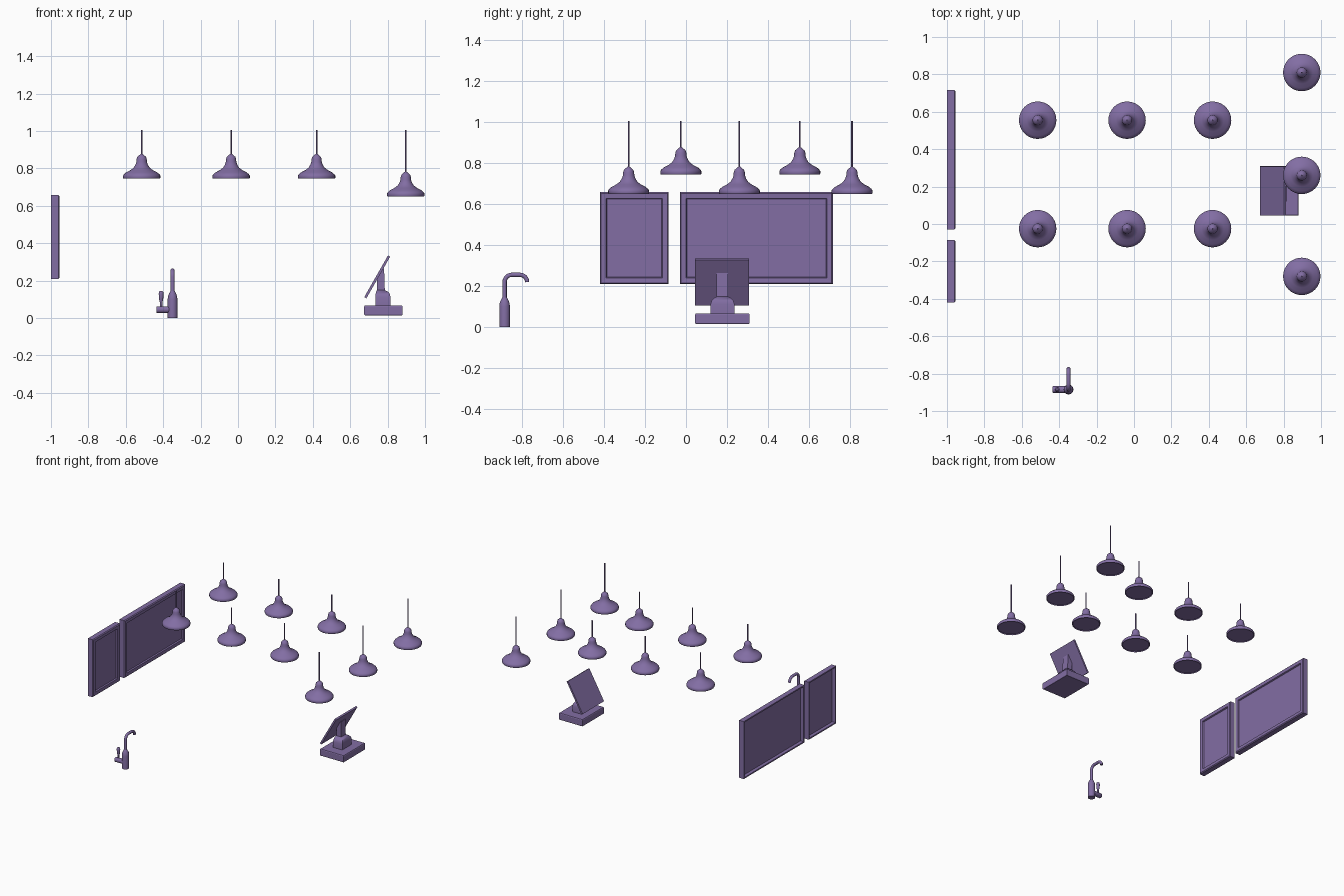
import bpy, bmesh, math
from mathutils import Vector

cube = bpy.data.objects.get("Cube")
if cube:
    bpy.data.objects.remove(cube)

PURPLE = (0.225, 0.155, 0.37, 1.0)
mat = bpy.data.materials.new("muted_purple")
mat.use_nodes = True
mat.diffuse_color = PURPLE
bsdf = next(n for n in mat.node_tree.nodes if n.type == "BSDF_PRINCIPLED")
bsdf.inputs["Base Color"].default_value = PURPLE
bsdf.inputs["Roughness"].default_value = 0.7


def loft(name, rings, smooth=True):
    """Skin a list of equal-length rings and cap both ends."""
    bm = bmesh.new()
    loops = [[bm.verts.new(p) for p in ring] for ring in rings]
    n = len(loops[0])
    for a, b in zip(loops, loops[1:]):
        for i in range(n):
            j = (i + 1) % n
            bm.faces.new((a[i], a[j], b[j], b[i]))
    bm.faces.new(loops[0][::-1])
    bm.faces.new(loops[-1])
    bmesh.ops.recalc_face_normals(bm, faces=bm.faces)
    mesh = bpy.data.meshes.new(name)
    bm.to_mesh(mesh)
    bm.free()
    mesh.materials.append(mat)
    if smooth:
        for p in mesh.polygons:
            p.use_smooth = True
        mesh.set_sharp_from_angle(angle=math.radians(40))
    obj = bpy.data.objects.new(name, mesh)
    bpy.context.collection.objects.link(obj)
    return obj


def tube(name, stations, side, sides=24):
    """Sweep circles along (point, radius) stations; side is a constant cross axis."""
    pts = [Vector(p) for p, r in stations]
    side = Vector(side)
    rings = []
    for i, (p, r) in enumerate(stations):
        tangent = (pts[min(i + 1, len(pts) - 1)] - pts[max(i - 1, 0)]).normalized()
        other = tangent.cross(side)
        rings.append([pts[i] + r * (side * math.cos(t) + other * math.sin(t))
                      for t in (k * math.tau / sides for k in range(sides))])
    return loft(name, rings)


def rect_z(x0, x1, y0, y1, z):
    return [(x0, y0, z), (x1, y0, z), (x1, y1, z), (x0, y1, z)]


# Pendant lamps: shade and cord share one turned profile
SHADE = [(0.094, 0.006), (0.098, 0), (0.1, 0.004), (0.1, 0.016), (0.095, 0.024),
         (0.083, 0.034), (0.06, 0.046), (0.043, 0.059), (0.033, 0.075),
         (0.028, 0.09), (0.027, 0.105), (0.023, 0.117), (0.014, 0.125),
         (0.008, 0.13), (0.004, 0.133)]


def lamp(name, x, y, z):
    stations = [((x, y, z + h), r) for r, h in SHADE]
    stations.append(((x, y, 1.005), 0.004))
    rings = [[(x + r * math.cos(k * math.tau / 32), y + r * math.sin(k * math.tau / 32), p[2])
              for k in range(32)] for p, r in stations]
    loft(name, rings)


for row, y in (("front", -0.025), ("back", 0.555)):
    for col, x in (("right", -0.515), ("middle", -0.037), ("left", 0.42)):
        lamp(f"pendant_lamp_{row}_{col}", x, y, 0.745)
for i, y in enumerate((-0.28, 0.26, 0.81)):
    lamp(f"counter_lamp_{i + 1}", 0.897, y, 0.65)


# Wall boards: framed front, hollow back
def board(name, y0, y1, z0=0.21, z1=0.658):
    section = [(-0.967, 0.034), (-0.957, 0.03), (-0.955, 0.006), (-0.961, 0),
               (-1.0, 0), (-1.0, 0.01), (-0.973, 0.01)]
    rings = [[(x, y0 + d, z0 + d), (x, y1 - d, z0 + d),
              (x, y1 - d, z1 - d), (x, y0 + d, z1 - d)] for x, d in section]
    loft(name, rings, smooth=False)


board("small_wall_board", -0.42, -0.085)
board("large_wall_board", -0.03, 0.717)

# Till: base, stand and tilted screen
loft("till_base", [rect_z(0.678, 0.877, 0.048, 0.307, 0.015),
                   rect_z(0.675, 0.88, 0.045, 0.31, 0.02),
                   rect_z(0.675, 0.88, 0.045, 0.31, 0.062),
                   rect_z(0.678, 0.877, 0.048, 0.307, 0.067)], smooth=False)
loft("till_stand", [rect_z(0.735, 0.815, 0.12, 0.236, 0.066),
                    rect_z(0.735, 0.815, 0.12, 0.236, 0.112),
                    rect_z(0.736, 0.812, 0.125, 0.231, 0.128),
                    rect_z(0.738, 0.803, 0.136, 0.22, 0.141),
                    rect_z(0.742, 0.785, 0.15, 0.206, 0.149),
                    rect_z(0.744, 0.783, 0.15, 0.206, 0.21),
                    rect_z(0.768, 0.781, 0.15, 0.206, 0.265)])
low, high = Vector((0.675, 0, 0.112)), Vector((0.802, 0, 0.335))
back = Vector((0.0115, 0, -0.0065))
loft("till_screen", [[p + Vector((0, y, 0)) for p in (low, high, high + back, low + back)]
                     for y in (0.045, 0.308)], smooth=False)

# Tap: body, curved spout, side valve and lever
TX, TY = -0.35, -0.885
tube("tap_body", [((TX, TY, z), r) for z, r in
                  ((0, 0.026), (0.1, 0.026), (0.118, 0.024), (0.132, 0.018), (0.145, 0.011))],
     (1, 0, 0))
path = [(TY, 0.13), (TY, 0.22)]
path += [(TY + 0.035 * (1 - math.cos(a)), 0.22 + 0.035 * math.sin(a))
         for a in (k * math.pi / 12 for k in range(1, 7))]
path += [(-0.81 + 0.035 * math.sin(a), 0.22 + 0.035 * math.cos(a))
         for a in (k * math.pi / 12 for k in range(0, 7))]
tube("tap_spout", [((TX, y, z), 0.0105) for y, z in path], (1, 0, 0), 16)
tube("tap_valve", [((x, TY, 0.045), r) for x, r in
                   ((-0.436, 0.016), (-0.433, 0.018), (-0.36, 0.018))], (0, 1, 0))
tube("tap_lever", [((-0.411, TY, z), r) for z, r in
                   ((0.055, 0.006), (0.085, 0.007), (0.1, 0.011), (0.13, 0.013),
                    (0.141, 0.011), (0.146, 0.005))], (1, 0, 0), 16)
